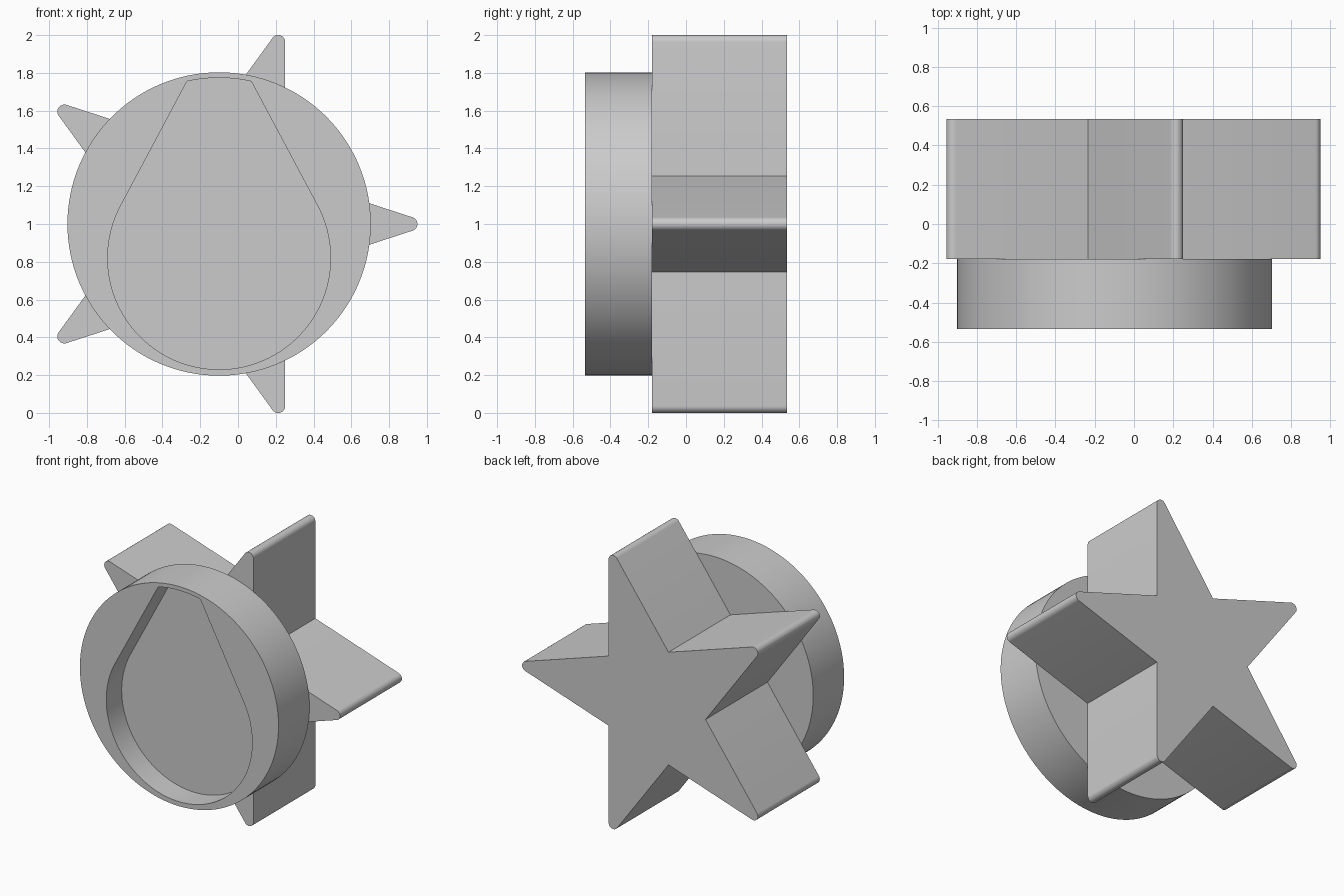
import bpy
import bmesh
from math import sin, cos, pi, radians

cube = bpy.data.objects.get("Cube")
if cube:
    bpy.data.objects.remove(cube, do_unlink=True)

CX, CZ = -0.1, 1.0            # shared axis of disc and star
FRONT, SEAM, BACK = -0.536, -0.179, 0.536
RECESS_FLOOR = (FRONT + SEAM) / 2

grey = bpy.data.materials.new("plain grey")
grey.use_nodes = True
colour = (0.6, 0.6, 0.6, 1)
grey.diffuse_color = colour
grey.node_tree.nodes["Principled BSDF"].inputs["Base Color"].default_value = colour


def arc(x, z, radius, start, end, steps):
    """Points along an arc in the x-z plane, both ends included."""
    angles = [start + (end - start) * i / steps for i in range(steps + 1)]
    return [(x + radius * cos(a), z + radius * sin(a)) for a in angles]


def prism(name, outline, y0, y1):
    """Extrude an x-z outline from y0 to y1."""
    bm = bmesh.new()
    face = bm.faces.new([bm.verts.new((x, y0, z)) for x, z in outline])
    result = bmesh.ops.extrude_face_region(bm, geom=[face], use_keep_orig=True)
    moved = [v for v in result["geom"] if isinstance(v, bmesh.types.BMVert)]
    bmesh.ops.translate(bm, verts=moved, vec=(0, y1 - y0, 0))
    bmesh.ops.recalc_face_normals(bm, faces=bm.faces)
    mesh = bpy.data.meshes.new(name)
    bm.to_mesh(mesh)
    bm.free()
    mesh.materials.append(grey)
    obj = bpy.data.objects.new(name, mesh)
    bpy.context.collection.objects.link(obj)
    return obj


def activate(obj):
    bpy.ops.object.select_all(action="DESELECT")
    obj.select_set(True)
    bpy.context.view_layer.objects.active = obj


# Five-pointed star with rounded tips
INNER, TIP_CENTRE, TIP_RADIUS = 0.433, 1.013, 0.037
star_outline = []
for i in range(5):
    a = i * 2 * pi / 5
    star_outline += arc(CX + TIP_CENTRE * cos(a), CZ + TIP_CENTRE * sin(a),
                        TIP_RADIUS, a - radians(72), a + radians(72), 12)
    star_outline.append((CX + INNER * cos(a + pi / 5), CZ + INNER * sin(a + pi / 5)))
star = prism("star_block", star_outline, SEAM, BACK)

# Round disc
disc = prism("disc", arc(CX, CZ, 0.803, 0, 2 * pi, 128)[:-1], FRONT, SEAM)

# Teardrop recess: round bowl, straight flanks, shallow arc on top
flank, top = radians(28.1), radians(77.3)
drop_outline = arc(CX, 0.82, 0.59, pi - flank, 2 * pi + flank, 72)
drop_outline += arc(CX, CZ, 0.774, top, pi - top, 10)
cutter = prism("recess_cutter", drop_outline, FRONT - 0.1, RECESS_FLOOR)
cutter.hide_render = True

cut = disc.modifiers.new("recess", "BOOLEAN")
cut.operation = "DIFFERENCE"
cut.solver = "EXACT"
cut.object = cutter
activate(disc)
bpy.ops.object.modifier_apply(modifier=cut.name)
bpy.data.objects.remove(cutter, do_unlink=True)

# Smooth the curved walls, keep the rims crisp
for obj in (star, disc):
    activate(obj)
    bpy.ops.object.shade_smooth_by_angle(angle=radians(25))
